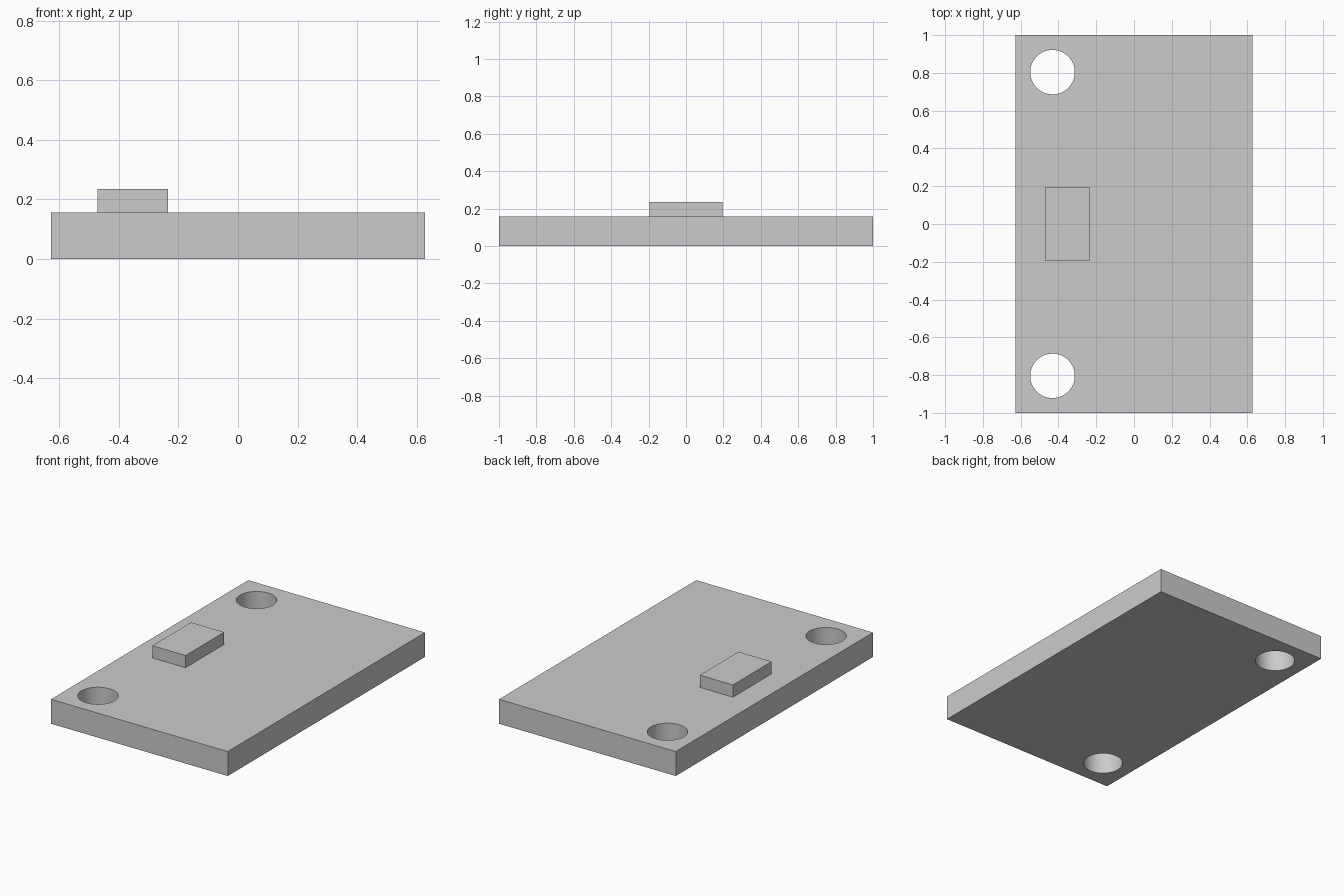
import bpy
import math

default_cube = bpy.data.objects.get("Cube")
if default_cube:
    bpy.data.objects.remove(default_cube, do_unlink=True)

UNIT = 2 / 51  # the plate is 51 units long

grey = bpy.data.materials.new("plain_grey")
grey.use_nodes = True
colour = (0.6, 0.6, 0.6, 1)
grey.diffuse_color = colour
grey.node_tree.nodes["Principled BSDF"].inputs["Base Color"].default_value = colour


def box(name, size, x, bottom):
    """Box centred on y = 0, measured in plate units."""
    bpy.ops.mesh.primitive_cube_add(
        size=1, location=(x * UNIT, 0, (bottom + size[2] / 2) * UNIT))
    ob = bpy.context.object
    ob.name = name
    ob.scale = [s * UNIT for s in size]
    bpy.ops.object.transform_apply(location=False, rotation=False, scale=True)
    ob.data.materials.append(grey)
    return ob


# Base plate and the raised block near its right edge
plate = box("base_plate", (32, 51, 4), 0, 0)
block = box("raised_block", (6, 10, 2), -9, 4)

# Round through holes in the two right-hand corners
for side, label in ((-1, "front"), (1, "back")):
    bpy.ops.mesh.primitive_cylinder_add(
        vertices=64, radius=3 * UNIT, depth=12 * UNIT,
        location=(-11 * UNIT, side * 20.5 * UNIT, 2 * UNIT))
    cutter = bpy.context.object
    cutter.name = label + "_hole_cutter"
    cutter.hide_render = True
    cutter.data.materials.append(grey)

    hole = plate.modifiers.new(label + "_hole", "BOOLEAN")
    hole.operation = "DIFFERENCE"
    hole.solver = "EXACT"
    hole.object = cutter
    bpy.context.view_layer.objects.active = plate
    bpy.ops.object.modifier_apply(modifier=hole.name)
    bpy.data.objects.remove(cutter, do_unlink=True)

# Smooth hole walls, sharp edges elsewhere
bpy.ops.object.select_all(action="DESELECT")
plate.select_set(True)
bpy.context.view_layer.objects.active = plate
bpy.ops.object.shade_smooth_by_angle(angle=math.radians(30))
